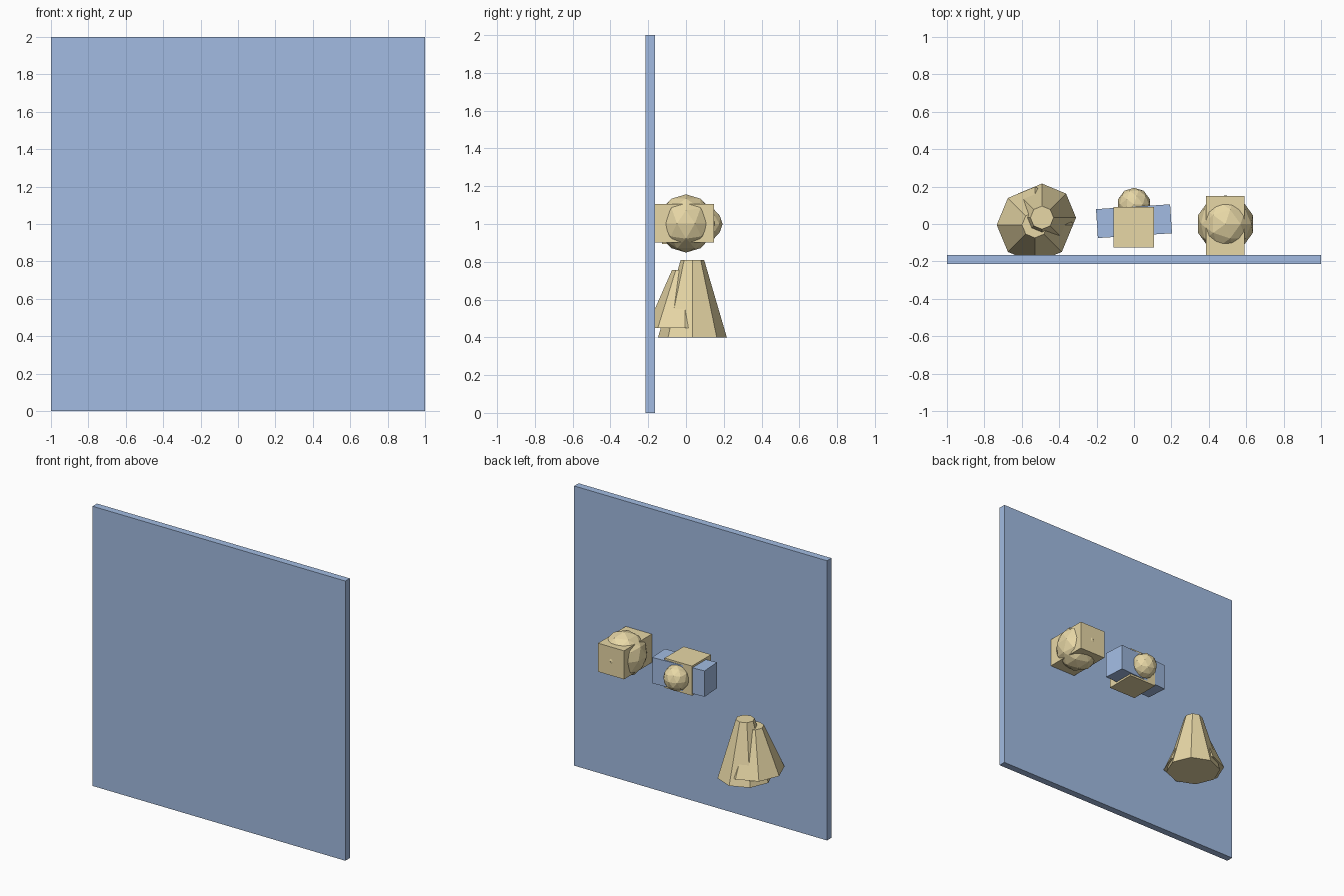
import bpy
import math

if "Cube" in bpy.data.objects:
    bpy.data.objects.remove(bpy.data.objects["Cube"])


def material(name, color):
    mat = bpy.data.materials.new(name)
    mat.diffuse_color = color
    mat.use_nodes = True
    mat.node_tree.nodes["Principled BSDF"].inputs["Base Color"].default_value = mat.diffuse_color
    return mat


BLUE = material("blue", (0.36, 0.50, 0.76, 1))
TAN = material("tan", (0.80, 0.68, 0.38, 1))


def finish(name, mat):
    obj = bpy.context.object
    obj.name = name
    obj.data.materials.append(mat)
    return obj


def box(name, center, size, mat, turn=0):
    bpy.ops.mesh.primitive_cube_add(size=1, location=center,
                                    rotation=(0, 0, math.radians(turn)))
    obj = finish(name, mat)
    obj.scale = size
    return obj


def ball(name, center, radius):
    bpy.ops.mesh.primitive_ico_sphere_add(subdivisions=2, radius=radius,
                                          location=center)
    return finish(name, TAN)


def cone(name, x, y, bottom, top, r_bottom, r_top):
    bpy.ops.mesh.primitive_cone_add(vertices=8, radius1=r_bottom, radius2=r_top,
                                    depth=top - bottom,
                                    location=(x, y, (bottom + top) / 2))
    return finish(name, TAN)


# Upright front panel
box("panel", (0, -0.19, 1), (2, 0.05, 2), BLUE)

# Right group: bar running back from the panel through a faceted ball
box("right_bar", (0.489, -0.01, 1.003), (0.206, 0.318, 0.204), TAN)
ball("right_ball", (0.489, 0, 1.003), 0.154)

# Middle group: block, slightly turned cross bar and small ball
box("middle_block", (-0.002, -0.018, 1), (0.216, 0.216, 0.212), TAN)
box("cross_bar", (0, 0.015, 1), (0.397, 0.155, 0.185), BLUE, turn=3.7)
ball("middle_ball", (0, 0.105, 1), 0.089)

# Left group: two overlapping eight-sided tapered cones
cone("tall_cone", -0.492, 0.034, 0.40, 0.81, 0.182, 0.062)
cone("short_cone", -0.53, -0.005, 0.45, 0.757, 0.204, 0.069)
